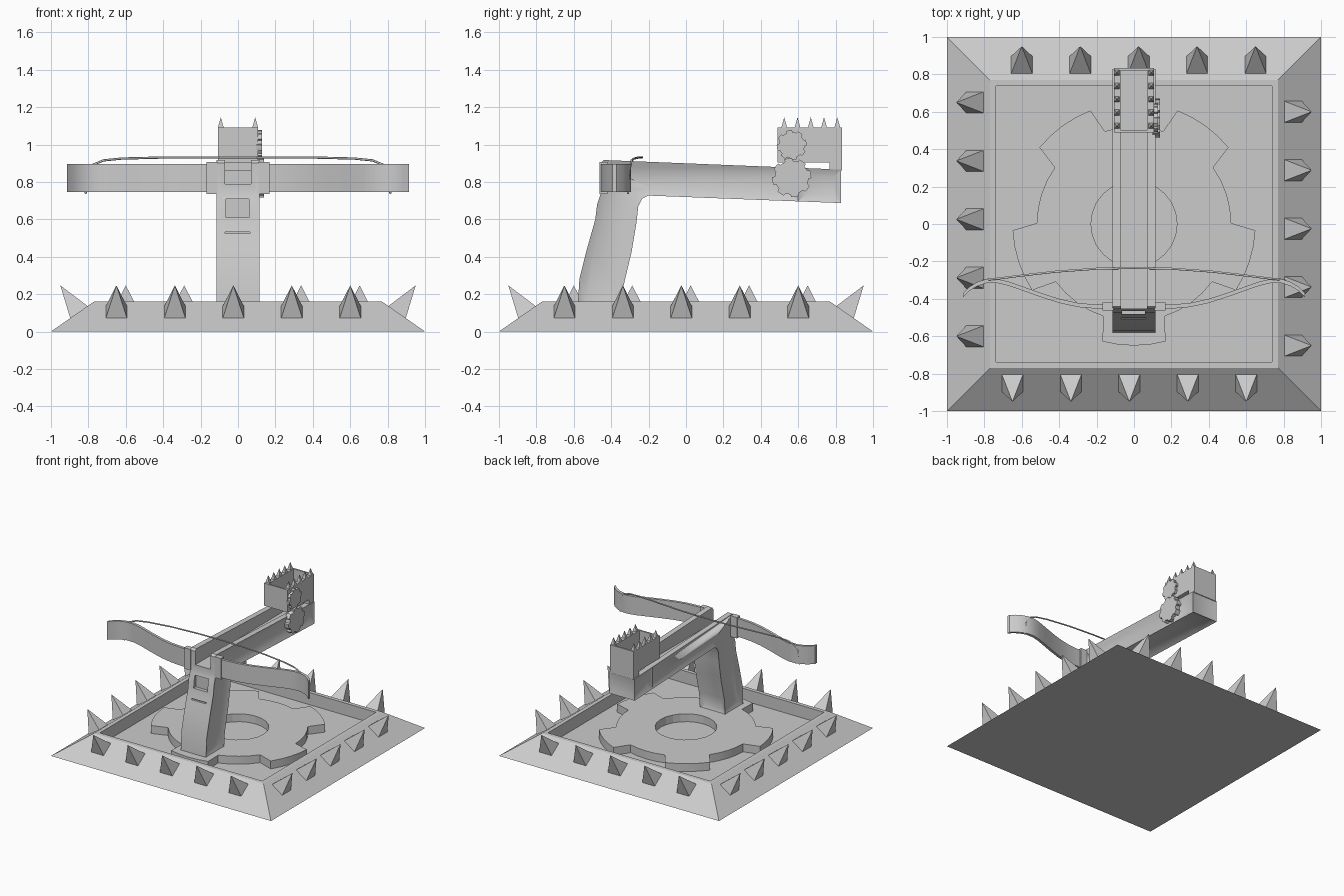
import bpy, bmesh, math
from mathutils import Matrix, Vector

if "Cube" in bpy.data.objects:
    bpy.data.objects.remove(bpy.data.objects["Cube"])

R, T = Matrix.Rotation, Matrix.Translation


def finish(name, bm, angle=30):
    bmesh.ops.recalc_face_normals(bm, faces=bm.faces[:])
    me = bpy.data.meshes.new(name)
    bm.to_mesh(me)
    bm.free()
    ob = bpy.data.objects.new(name, me)
    bpy.context.collection.objects.link(ob)
    if angle:
        activate(ob)
        bpy.ops.object.shade_smooth_by_angle(angle=math.radians(angle))
    return ob


def activate(ob):
    bpy.ops.object.select_all(action='DESELECT')
    ob.select_set(True)
    bpy.context.view_layer.objects.active = ob


def prism_bm(pts, lo, hi, axis):
    """Extrude a flat outline: axis 'x' takes (y, z) points, 'z' takes (x, y)."""
    bm = bmesh.new()
    put = (lambda p, h: (h, p[0], p[1])) if axis == 'x' else (lambda p, h: (p[0], p[1], h))
    a = [bm.verts.new(put(p, lo)) for p in pts]
    b = [bm.verts.new(put(p, hi)) for p in pts]
    n = len(pts)
    bm.faces.new(a[::-1])
    bm.faces.new(b)
    sides = [bm.faces.new((a[i], a[(i + 1) % n], b[(i + 1) % n], b[i])) for i in range(n)]
    bmesh.ops.recalc_face_normals(bm, faces=bm.faces[:])
    return bm, sides


def box(name, x0, x1, y0, y1, z0, z1):
    bm, _ = prism_bm([(x0, y0), (x1, y0), (x1, y1), (x0, y1)], z0, z1, 'z')
    return finish(name, bm, 0)


def cut(ob, cutter):
    cutter.hide_render = True
    mod = ob.modifiers.new("cut", 'BOOLEAN')
    mod.operation = 'DIFFERENCE'
    mod.solver = 'EXACT'
    mod.object = cutter
    activate(ob)
    bpy.ops.object.modifier_move_to_index(modifier="cut", index=0)
    bpy.ops.object.modifier_apply(modifier="cut")
    bpy.data.objects.remove(cutter)


def gear_outline(teeth, r_out, r_root, tip, root, start, cx=0, cy=0, steps=3):
    """Outline of a cog; tip and root are half angles in degrees."""
    pts = []
    pitch = 360 / teeth
    for k in range(teeth):
        c = start + k * pitch
        arc = [(c - tip + 2 * tip * i / steps, r_out) for i in range(steps + 1)]
        arc += [(c + root + (pitch - 2 * root) * i / steps, r_root) for i in range(steps + 1)]
        pts += [(cx + r * math.cos(math.radians(a)), cy + r * math.sin(math.radians(a))) for a, r in arc]
    return pts


def pyramid(bm, size, height, matrix):
    bmesh.ops.create_cone(bm, cap_ends=True, segments=4, radius1=size * math.sqrt(2), radius2=0,
                          depth=height, matrix=matrix @ T((0, 0, height / 2)) @ R(math.pi / 4, 4, 'Z'))


# Sloped square base with a sunken floor
bm = bmesh.new()
bmesh.ops.create_cone(bm, cap_ends=True, segments=4, radius1=math.sqrt(2), radius2=0.77 * math.sqrt(2),
                      depth=0.16, matrix=T((0, 0, 0.08)) @ R(math.pi / 4, 4, 'Z'))
bmesh.ops.recalc_face_normals(bm, faces=bm.faces[:])
top = max(bm.faces, key=lambda f: f.calc_center_median().z)
bmesh.ops.inset_region(bm, faces=[top], thickness=0.045, depth=0)
ext = bmesh.ops.extrude_face_region(bm, geom=[top])
bmesh.ops.translate(bm, vec=(0, 0, -0.1), verts=[v for v in ext['geom'] if isinstance(v, bmesh.types.BMVert)])
if top.is_valid:
    bm.faces.remove(top)
finish("base", bm, 0)

# Spikes standing on the four slopes
bm = bmesh.new()
tilt = math.atan2(0.16, 0.23)
for side in range(4):
    for i in range(5):
        m = R(side * math.pi / 2, 4, 'Z') @ T((-0.025 + (i - 2) * 0.3125, -0.85, 0.103)) @ R(tilt, 4, 'X')
        pyramid(bm, 0.057, 0.175, m)
finish("base_spikes", bm, 0)

# Large cog turntable with a round hole
bm, _ = prism_bm(gear_outline(5, 0.65, 0.52, 15, 18.5, -90, steps=4), 0.055, 0.125, 'z')
turntable = finish("turntable_gear", bm)
bm = bmesh.new()
bmesh.ops.create_cone(bm, cap_ends=True, segments=24, radius1=0.23, radius2=0.23, depth=0.4)
cut(turntable, finish("hole_cutter", bm, 0))

# Bent post and arm in one profile
profile = [(-0.58, 0.115), (-0.57, 0.28), (-0.53, 0.44), (-0.485, 0.6), (-0.475, 0.68), (-0.455, 0.74),
           (-0.455, 0.9), (-0.44, 0.917), (0.83, 0.866), (0.83, 0.687),
           (-0.2, 0.727), (-0.235, 0.71), (-0.255, 0.67), (-0.265, 0.58), (-0.29, 0.43),
           (-0.335, 0.24), (-0.345, 0.115)]
bm, sides = prism_bm(profile, -0.115, 0.115, 'x')
bmesh.ops.inset_region(bm, faces=sides[9:16], thickness=0.04, depth=-0.02, use_even_offset=True)
bmesh.ops.inset_region(bm, faces=[sides[8]], thickness=0.04, depth=-0.01, use_even_offset=True)
bmesh.ops.bisect_plane(bm, geom=bm.verts[:] + bm.edges[:] + bm.faces[:],
                       plane_co=(0, 0.6, 0), plane_no=(0, 1, 0))
panels = [f for f in bm.faces if abs(f.calc_center_median().x) > 0.114]
bmesh.ops.inset_individual(bm, faces=panels, thickness=0.042, depth=-0.018, use_even_offset=True)
arm = finish("post_and_arm", bm)
cut(arm, box("groove_cutter", -0.07, 0.07, -0.7, 0.79, 0.79, 1.2))
cut(arm, box("window_cutter", -0.065, 0.06, -0.7, -0.455, 0.61, 0.71))
cut(arm, box("slot_cutter", -0.07, 0.065, -0.7, -0.49, 0.523, 0.533))

# Open box at the far end of the arm
bm, _ = prism_bm([(0.49, 0.905), (0.767, 0.905), (0.767, 0.86), (0.835, 0.86), (0.835, 1.09), (0.49, 1.09)],
                 -0.108, 0.108, 'x')
head = finish("head_box", bm, 0)
cut(head, box("head_cutter", -0.072, 0.072, 0.503, 0.822, 0.92, 1.3))

# Small spikes along the box rim
bm = bmesh.new()
for sx in (-1, 1):
    for i in range(5):
        pyramid(bm, 0.016, 0.058, T((sx * 0.092, 0.525 + i * 0.071, 1.088)))
finish("head_spikes", bm, 0)

# Two meshing cogs on the right side
for name, z, r, x in (("upper_cog", 0.997, 0.08, 0.128), ("lower_cog", 0.823, 0.105, 0.138)):
    bm, _ = prism_bm(gear_outline(8, r, r * 0.86, 11, 14, 10, 0.565, z, 2), 0.1, x, 'x')
    finish(name, bm)

# Bow limbs and their mounts
limb = [(0.11, -0.447), (0.2, -0.445), (0.3, -0.436), (0.4, -0.414), (0.5, -0.382), (0.59, -0.35),
        (0.67, -0.322), (0.73, -0.308), (0.79, -0.308), (0.84, -0.325), (0.88, -0.35), (0.915, -0.385)]
for label, s in (("right", 1), ("left", -1)):
    outline = [(s * x, y - 0.008) for x, y in limb] + [(s * x, y + 0.014) for x, y in limb[::-1]]
    bm, _ = prism_bm(outline, 0.745, 0.895, 'z')
    finish(label + "_bow_limb", bm, 40)
    x0, x1 = sorted((s * 0.11, s * 0.168))
    box(label + "_bow_mount", x0, x1, -0.462, -0.42, 0.735, 0.907)

# Bowstring
half = [(0.2, -0.239, 0.93), (0.42, -0.255, 0.93), (0.62, -0.278, 0.925), (0.72, -0.291, 0.915),
        (0.78, -0.297, 0.89), (0.806, -0.303, 0.85), (0.815, -0.31, 0.737)]
path = [(-x, y, z) for x, y, z in half[::-1]] + [(0, -0.235, 0.931)] + half
cu = bpy.data.curves.new("bowstring", 'CURVE')
cu.dimensions = '3D'
cu.bevel_depth = 0.006
cu.bevel_resolution = 1
cu.use_fill_caps = True
sp = cu.splines.new('POLY')
sp.points.add(len(path) - 1)
for p, co in zip(sp.points, path):
    p.co = (*co, 1)
string = bpy.data.objects.new("bowstring", cu)
bpy.context.collection.objects.link(string)
activate(string)
bpy.ops.object.convert(target='MESH')
